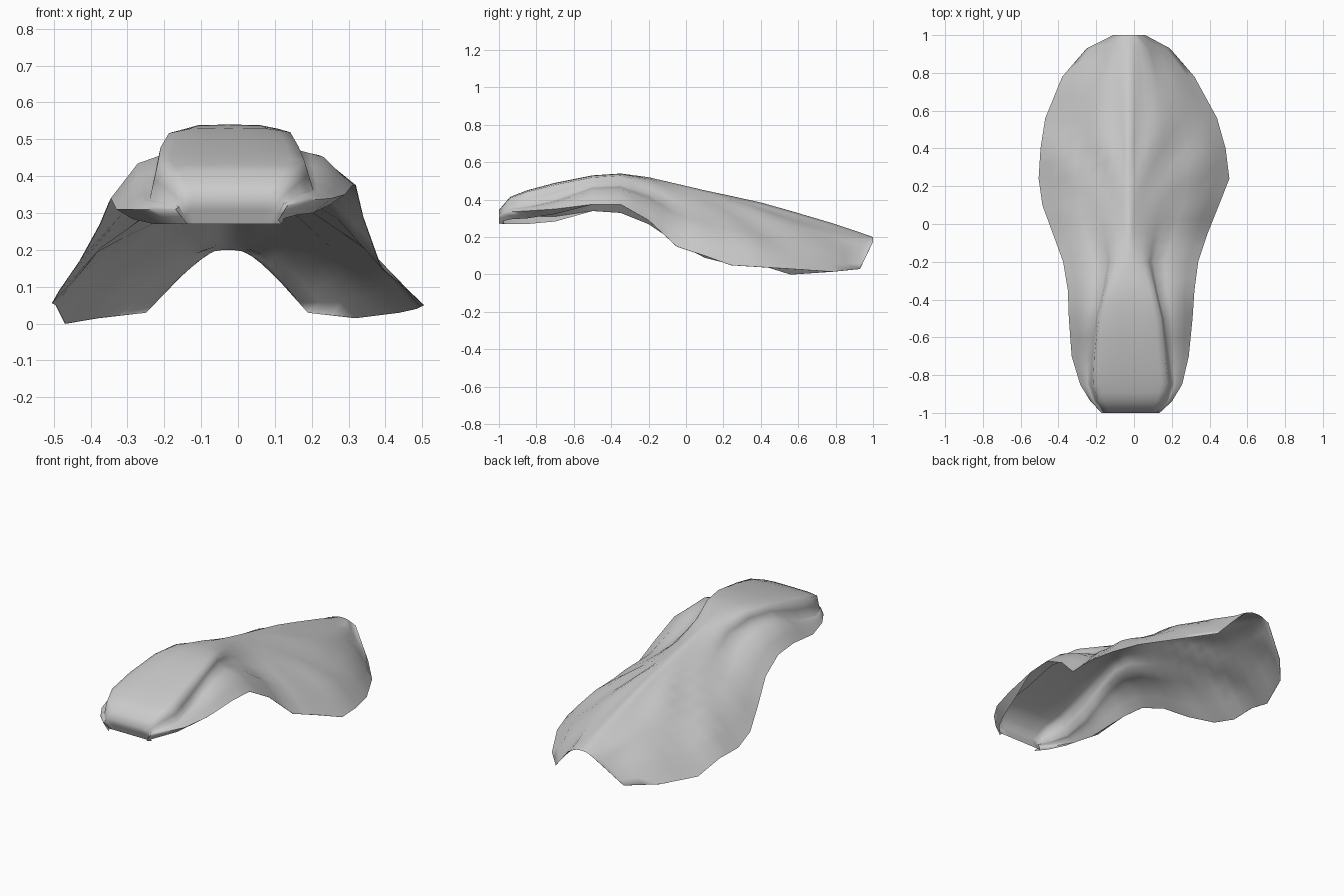
import bpy, bmesh, math

if "Cube" in bpy.data.objects:
    bpy.data.objects.remove(bpy.data.objects["Cube"])

# Cross-sections, front to back:
# y, left x, left z, right x, right z, ridge z, plateau fraction, blend (1 hat, 0 tent, -1 arch)
ROWS = [
    (-0.97, .15, .27, .12, .27, .270, .80, 1),
    (-1.00, .17, .31, .135, .32, .345, .88, 1),
    (-0.94, .23, .31, .20, .335, .415, .85, 1),
    (-0.85, .285, .31, .255, .34, .450, .79, 1),
    (-0.70, .33, .31, .29, .35, .490, .65, 1),
    (-0.50, .345, .34, .31, .375, .530, .54, 1),
    (-0.35, .35, .33, .32, .375, .540, .42, 1),
    (-0.20, .375, .27, .34, .29, .520, .28, .6),
    (-0.05, .43, .17, .39, .15, .485, .15, .15),
    (0.10, .485, .09, .45, .10, .450, .10, 0),
    (0.24, .505, .055, .505, .05, .420, .10, 0),
    (0.40, .495, .05, .485, .04, .385, .10, 0),
    (0.56, .47, .00, .44, .03, .340, .10, -.15),
    (0.78, .38, .015, .32, .015, .275, .10, -.5),
    (0.93, .25, .03, .19, .03, .225, .10, -1),
    (1.00, .11, .175, .06, .175, .200, .10, -1),
]
# Profiles: (fraction across, fraction of drop)
TENT = [(0, 0), (.1, .07), (.25, .19), (.45, .36), (.74, .62), (1, 1)]
ARCH = [(0, 0), (.2, .04), (.42, .14), (.6, .42), (.8, .72), (1, 1)]
RIDGE_X = -0.028


def half_profile(y, p, k):
    """Blend the tent with a flat-topped brimmed hat or a rounded arch."""
    t = max(0, min(1, (-.5 - y) / .3))
    wall = .38 + .42 * t                      # side wall is tallest at the front
    hat = [(0, 0), (p * .6, .01), (p * .93, .07), (p * 1.04, wall),
           (p + (1 - p) * .5, wall + .2 * (1 - wall)), (1, 1)]
    other = hat if k >= 0 else ARCH
    k = abs(k)
    return [(a * k + c * (1 - k), b * k + d * (1 - k))
            for (a, b), (c, d) in zip(other, TENT)]


def fold(x, y):
    """Soft folds radiating from the ridge over the wide end."""
    dx, dy = x - RIDGE_X, y - 0.08
    if dy <= 0:
        return 0
    angle = abs(math.degrees(math.atan2(dx, dy)))
    fade = min(1, abs(dx) / .08) * min(1, dy / .15)
    return 0.011 * fade * math.cos(math.radians((angle - 22) * 360 / 35))


# Draped sheet, its rim curled under at the narrow end
bm = bmesh.new()
grid = []
for y, xl, zl, xr, zr, top, p, k in ROWS:
    prof = half_profile(y, p, k)
    curl = 0 if y == ROWS[0][0] else max(0, min(1, (-.5 - y) / .3))
    halves = []
    for ex, ez in ((-xl, zl), (xr, zr)):
        half = [(RIDGE_X + f * (ex - RIDGE_X), top + d * (ez - top)) for f, d in prof]
        c = max(curl, .02)
        half.append((ex * (1 - .2 * c), ez - .04 * c))
        halves.append(half)
    section = halves[0][:0:-1] + halves[1]
    grid.append([bm.verts.new((x, y, z)) for x, z in section])
for a, b in zip(grid, grid[1:]):
    for j in range(len(a) - 1):
        bm.faces.new((a[j], a[j + 1], b[j + 1], b[j]))

# Radiating folds
bmesh.ops.subdivide_edges(bm, edges=bm.edges[:], cuts=1, use_grid_fill=True)
for v in bm.verts:
    if v.co.z > .1 and v.co.y < .95:
        v.co.z += fold(v.co.x, v.co.y)
mesh = bpy.data.meshes.new("draped_sheet")
bm.to_mesh(mesh)
bm.free()
sheet = bpy.data.objects.new("draped_sheet", mesh)
bpy.context.collection.objects.link(sheet)
bpy.context.view_layer.objects.active = sheet
sheet.select_set(True)
bpy.ops.object.shade_smooth_by_angle(angle=math.radians(80))
